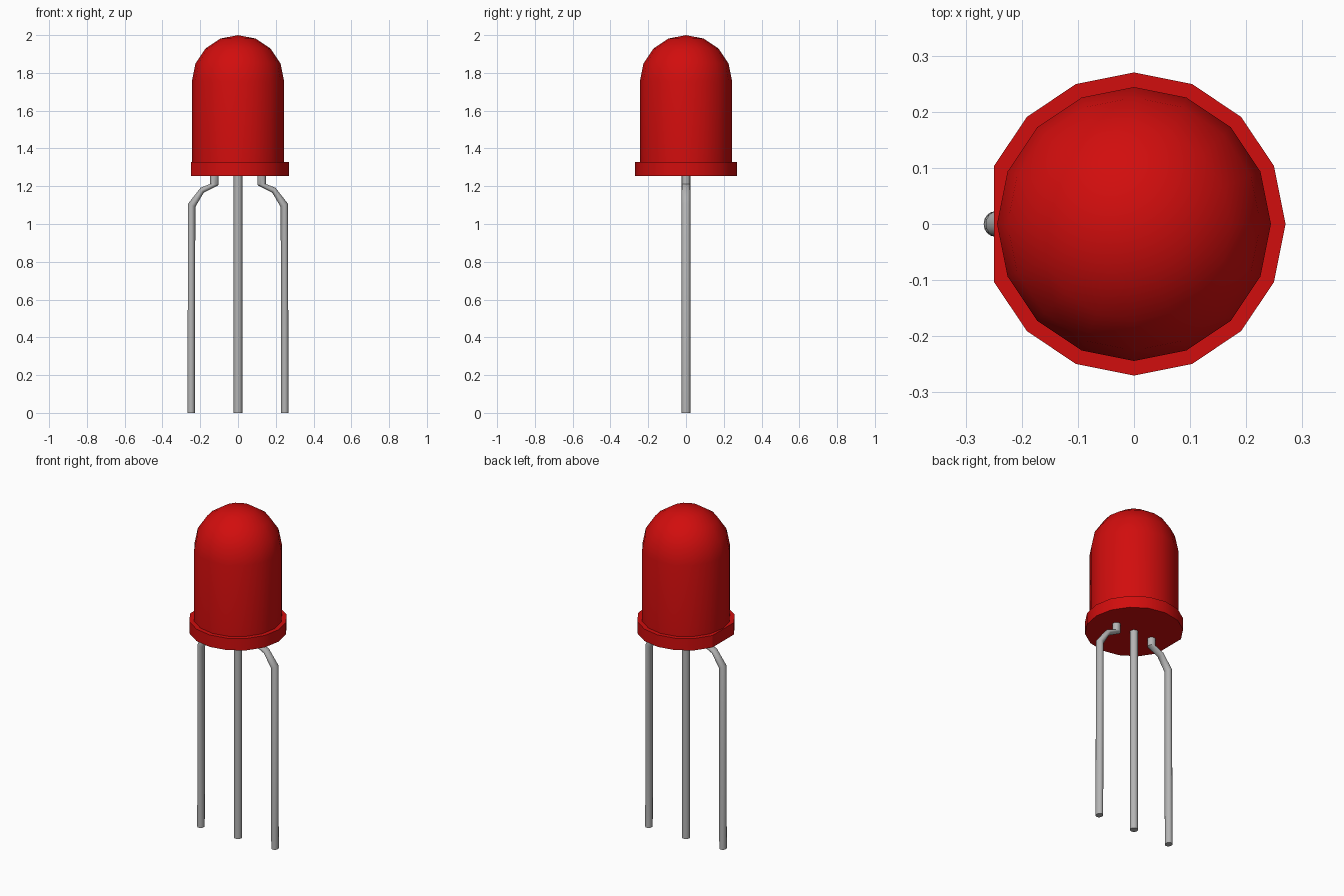
import bpy, bmesh, math

cube = bpy.data.objects.get("Cube")
if cube:
    bpy.data.objects.remove(cube, do_unlink=True)


def material(name, rgb, metallic=0.0):
    m = bpy.data.materials.new(name)
    m.use_nodes = True
    m.diffuse_color = (*rgb, 1)
    m.node_tree.nodes["Principled BSDF"].inputs["Base Color"].default_value = (*rgb, 1)
    return m


RED = material("red plastic", (0.64, 0.004, 0.004))
GREY = material("grey metal", (0.46, 0.46, 0.46))


def loft(name, rings, mat, smooth_angle, tip=None):
    """Skin a stack of rings, capped at the start and at the end or tip."""
    bm = bmesh.new()
    loops = [[bm.verts.new(p) for p in ring] for ring in rings]
    n = len(loops[0])
    for a, b in zip(loops, loops[1:]):
        for i in range(n):
            j = (i + 1) % n
            bm.faces.new((a[i], a[j], b[j], b[i]))
    bm.faces.new(loops[0])
    if tip:
        t = bm.verts.new(tip)
        for i in range(n):
            bm.faces.new((loops[-1][i], loops[-1][(i + 1) % n], t))
    else:
        bm.faces.new(loops[-1])
    bmesh.ops.recalc_face_normals(bm, faces=bm.faces)
    me = bpy.data.meshes.new(name)
    bm.to_mesh(me)
    bm.free()
    me.materials.append(mat)
    ob = bpy.data.objects.new(name, me)
    bpy.context.collection.objects.link(ob)
    bpy.ops.object.select_all(action='DESELECT')
    ob.select_set(True)
    bpy.context.view_layer.objects.active = ob
    bpy.ops.object.shade_smooth_by_angle(angle=math.radians(smooth_angle))
    return ob


def circle(r, z, n=16, skip=()):
    return [(r * math.cos(2 * math.pi * i / n), r * math.sin(2 * math.pi * i / n), z)
            for i in range(n) if i not in skip]


# Flange: 16 sides with the corner at -x left out to make the flat
FLANGE_BOTTOM, FLANGE_TOP = 1.255, 1.327
loft("flange", [circle(0.27, z, skip=(8,)) for z in (FLANGE_BOTTOM, FLANGE_TOP)], RED, 30)

# Bulb: straight wall ending in a hemisphere
R, CENTRE = 0.244, 1.756
rings = [circle(R, FLANGE_TOP - 0.01)]
for k in range(4):
    a = math.radians(22.5 * k)
    rings.append(circle(R * math.cos(a), CENTRE + R * math.sin(a)))
loft("bulb", rings, RED, 30, tip=(0, 0, 2.0))

# Legs: each ring spans an inner and an outer point in the xz plane
LEG_R = 0.0225


def leg(name, spans, side=1):
    rings = []
    for (x0, z0), (x1, z1) in spans:
        ring = []
        for i in range(16):
            a = 2 * math.pi * i / 16
            t = 0.5 + 0.5 * math.cos(a)
            ring.append((side * (x0 + (x1 - x0) * t), LEG_R * math.sin(a), z0 + (z1 - z0) * t))
        rings.append(ring)
    loft(name, rings, GREY, 40)


leg("middle_leg", [((-LEG_R, z), (LEG_R, z)) for z in (0, FLANGE_BOTTOM + 0.01)])

bent = [((0.228, 0), (0.268, 0)),
        ((0.226, 1.09), (0.264, 1.108)),
        ((0.182, 1.165), (0.198, 1.192)),
        ((0.103, 1.206), (0.148, 1.212)),
        ((0.103, 1.265), (0.148, 1.265))]
for name, side in (("left_leg", 1), ("right_leg", -1)):
    leg(name, bent, side)
